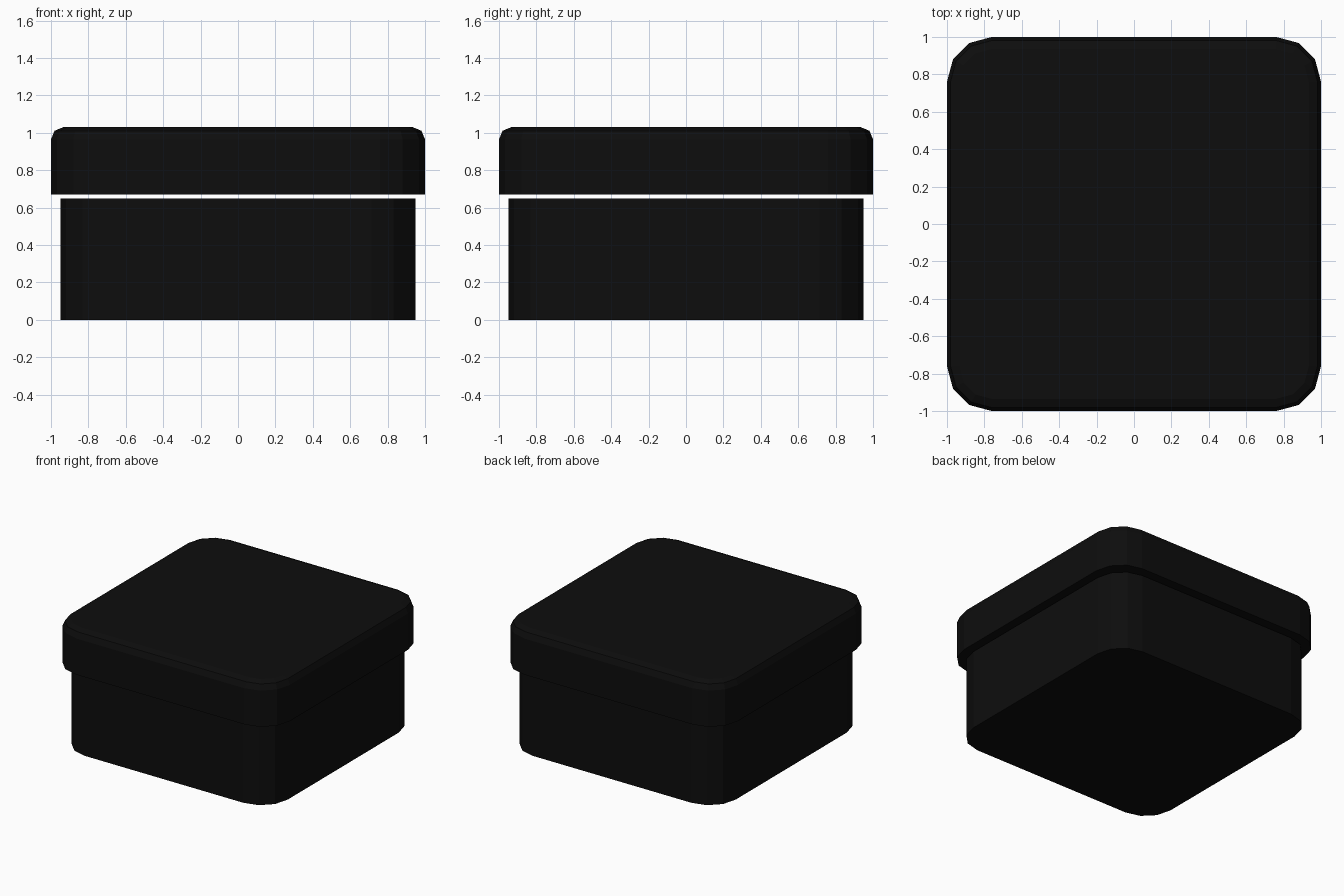
import bpy, bmesh, math

if "Cube" in bpy.data.objects:
    bpy.data.objects.remove(bpy.data.objects["Cube"])

black = bpy.data.materials.new("black")
black.diffuse_color = (0.004, 0.004, 0.004, 1)
black.use_nodes = True
black.node_tree.nodes["Principled BSDF"].inputs["Base Color"].default_value = black.diffuse_color


def outline(half, radius, segments=3):
    """Rounded square, counter-clockwise from the right side."""
    points = []
    for corner in range(4):
        start = corner * math.pi / 2
        cx = (half - radius) * (1 if corner in (0, 3) else -1)
        cy = (half - radius) * (1 if corner in (0, 1) else -1)
        for i in range(segments + 1):
            a = start + i * math.pi / 2 / segments
            points.append((cx + radius * math.cos(a), cy + radius * math.sin(a)))
    return points


def rounded_block(name, half, radius, profile):
    """Stack rounded squares; profile is a list of (inset, z)."""
    bm = bmesh.new()
    rings = [[bm.verts.new((x, y, z)) for x, y in outline(half - inset, radius - inset)]
             for inset, z in profile]
    n = len(rings[0])
    for low, high in zip(rings, rings[1:]):
        for i in range(n):
            j = (i + 1) % n
            bm.faces.new((low[i], low[j], high[j], high[i]))
    bm.faces.new(rings[0][::-1])
    bm.faces.new(rings[-1])
    mesh = bpy.data.meshes.new(name)
    bm.to_mesh(mesh)
    bm.free()
    mesh.materials.append(black)
    obj = bpy.data.objects.new(name, mesh)
    bpy.context.collection.objects.link(obj)
    return obj


# Straight-sided base
rounded_block("box_base", 0.95, 0.235, [(0, 0), (0, 0.65)])

# Lid floating just above the base, with a two-step rounded top edge
top, r = 1.03, 0.065
edge = [(r - r * math.cos(a), top - r + r * math.sin(a))
        for a in (0, math.pi / 4, math.pi / 2)]
rounded_block("box_lid", 1.0, 0.24, [(0, 0.67)] + edge)
